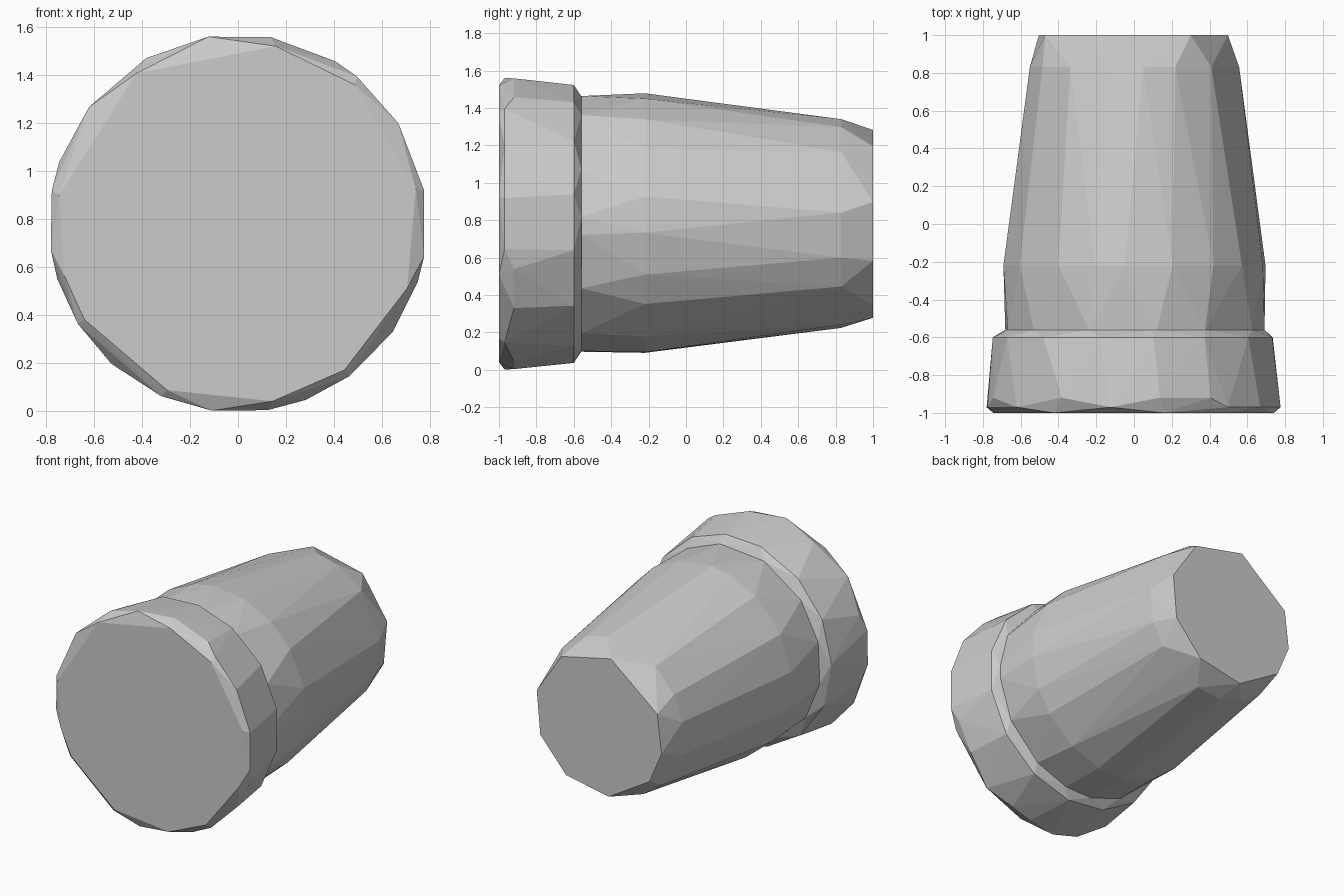
import bpy, bmesh
from math import sin, cos, radians

CZ = 0.782  # height of the long axis


def faceted(name, rings):
    """Convex faceted solid from rings (y, radius, angles) around the y axis."""
    bm = bmesh.new()
    for y, r, angles in rings:
        for a in angles:
            bm.verts.new((r * cos(radians(a)), y, CZ + r * sin(radians(a))))
    res = bmesh.ops.convex_hull(bm, input=bm.verts[:])
    loose = [v for v in bm.verts if not v.link_faces]
    bmesh.ops.delete(bm, geom=loose, context='VERTS')
    bmesh.ops.dissolve_limit(bm, angle_limit=radians(1), verts=bm.verts[:], edges=bm.edges[:])
    bmesh.ops.recalc_face_normals(bm, faces=bm.faces[:])
    mesh = bpy.data.meshes.new(name)
    bm.to_mesh(mesh)
    bm.free()
    obj = bpy.data.objects.new(name, mesh)
    bpy.context.collection.objects.link(obj)
    return obj


# Wide collar at the front, with an irregular chamfer on both ends
faceted("collar", [
    (-1.00, 0.755, (11, 50, 78, 124, 171, 197, 212, 247, 281, 306, 339)),
    (-0.97, 0.788, (10, 32, 51, 99, 142, 170, 188, 212, 246, 262, 306, 350)),
    (-0.92, 0.788, (59, 80, 119, 161, 197, 228, 279, 291, 325, 342)),
    (-0.60, 0.748, (12, 36, 60, 82, 104, 130, 154, 178, 203, 228, 252, 275, 299, 324, 349)),
    (-0.56, 0.692, (3, 25, 57, 80, 110, 140, 165, 190, 215, 240, 262, 280, 302, 330)),
])

# Long tapered body with a chamfered rear end
faceted("tapered_body", [
    (-0.56, 0.692, (3, 25, 57, 80, 110, 140, 165, 190, 215, 240, 262, 280, 302, 330, 355)),
    (-0.22, 0.698, (12, 35, 53, 73, 94, 107, 125, 150, 172, 195, 220, 242, 262, 280, 300, 322, 337, 356)),
    (0.83, 0.560, (6, 43, 67, 85, 127, 150, 170, 195, 225, 245, 265, 285, 323, 341)),
    (1.00, 0.510, (13, 54, 101, 157, 189, 217, 261, 301, 337)),
])
